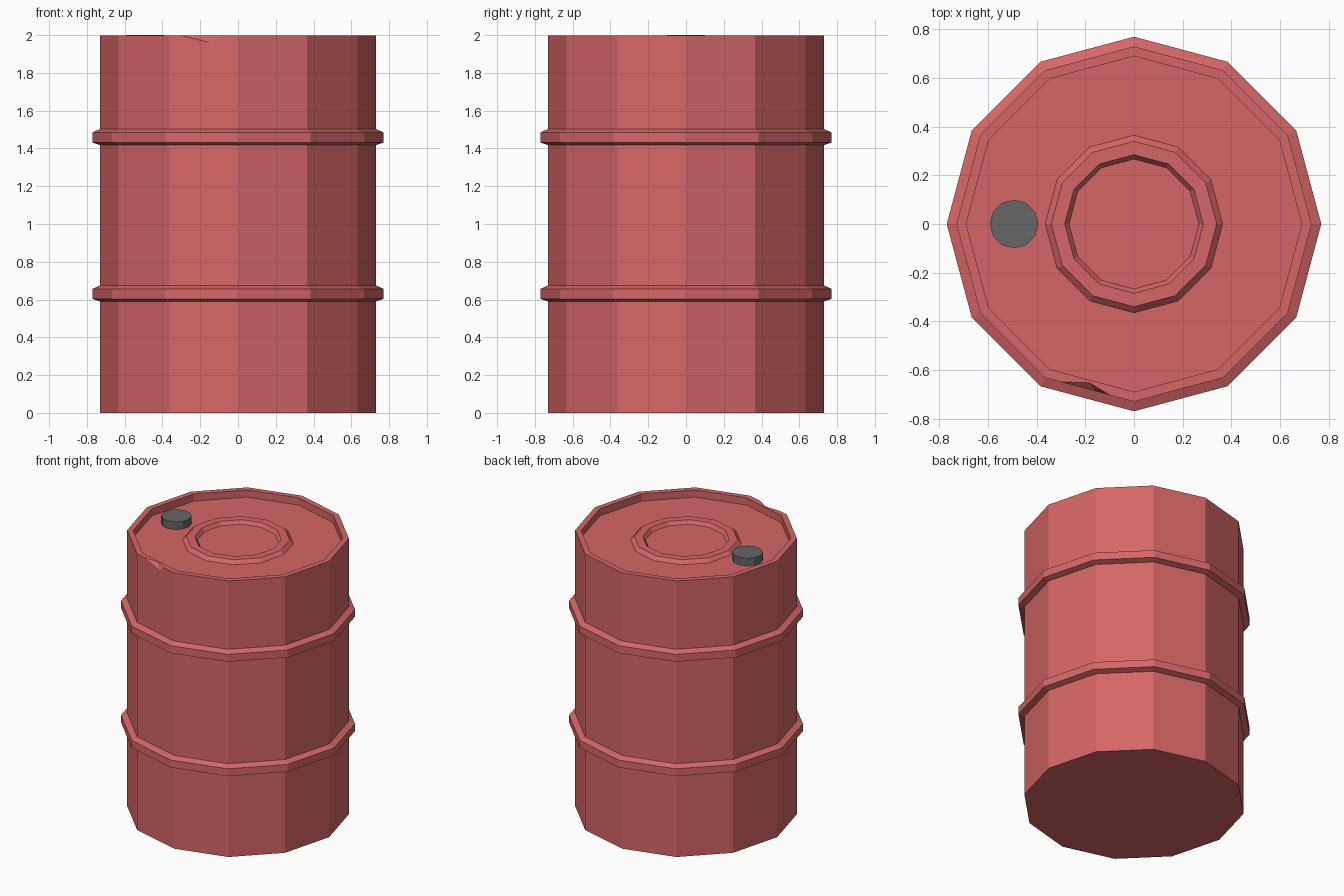
import bpy, bmesh, math
from mathutils import Vector

if "Cube" in bpy.data.objects:
    bpy.data.objects.remove(bpy.data.objects["Cube"])

SIDES = 12


def material(name, rgb):
    m = bpy.data.materials.new(name)
    m.diffuse_color = (*rgb, 1)
    m.use_nodes = True
    m.node_tree.nodes["Principled BSDF"].inputs["Base Color"].default_value = m.diffuse_color
    return m


def lathe(bm, profile, centre=(0, 0)):
    """Spin a bottom-to-top (radius, z) profile; close both ends."""
    rings = []
    for r, z in profile:
        rings.append([bm.verts.new((centre[0] + r * math.cos(math.tau * i / SIDES),
                                    centre[1] + r * math.sin(math.tau * i / SIDES), z))
                      for i in range(SIDES)])
    for a, b in zip(rings, rings[1:]):
        for i in range(SIDES):
            j = (i + 1) % SIDES
            bm.faces.new((a[i], a[j], b[j], b[i]))
    bm.faces.new(rings[0][::-1])
    bm.faces.new(rings[-1])
    return rings


def finish(bm, name, mat):
    bm.normal_update()
    me = bpy.data.meshes.new(name)
    bm.to_mesh(me)
    bm.free()
    me.materials.append(mat)
    ob = bpy.data.objects.new(name, me)
    bpy.context.collection.objects.link(ob)


red = material("faded red", (0.67, 0.133, 0.133))
grey = material("dark grey", (0.133, 0.133, 0.133))

RIM, LID, RING = 1.997, 1.945, 1.97

# Drum shell: two ribs, raised rim, sunken lid with a raised ring
profile = [(0.73, 0)]
for z in (0.59, 1.418):
    profile += [(0.73, z), (0.77, z + 0.013), (0.77, z + 0.067), (0.73, z + 0.085)]
rim_index = len(profile)
profile += [(0.73, RIM), (0.69, RIM), (0.69, LID),
            (0.365, LID), (0.34, RING), (0.285, RING), (0.267, LID)]
bm = bmesh.new()
rings = lathe(bm, profile)

# Small dent in the front rim, between the 240 and 270 degree corners
low, top, inner = (rings[rim_index + k] for k in (-1, 0, 1))
i, j = 8, 9
for quad in ((low[i], low[j], top[j], top[i]), (top[i], top[j], inner[j], inner[i])):
    bm.faces.remove(bm.faces.get(quad))


def on_wall(t, z):
    p = top[i].co.lerp(top[j].co, t)
    return bm.verts.new((p.x, p.y, z))


left, right, bottom = on_wall(0.18, RIM), on_wall(0.73, RIM), on_wall(0.58, 1.962)
pushed = bm.verts.new(Vector((-0.185, -0.652, RIM)))
bm.faces.new((low[i], low[j], top[j], right, bottom, left, top[i]))
bm.faces.new((top[i], left, pushed, right, top[j], inner[j], inner[i]))
bm.faces.new((left, bottom, pushed))
bm.faces.new((bottom, right, pushed))
finish(bm, "drum_shell", red)

# Filler cap on the lid
bm = bmesh.new()
lathe(bm, [(0.1, LID - 0.01), (0.1, 2.0)], (-0.493, 0))
finish(bm, "filler_cap", grey)
